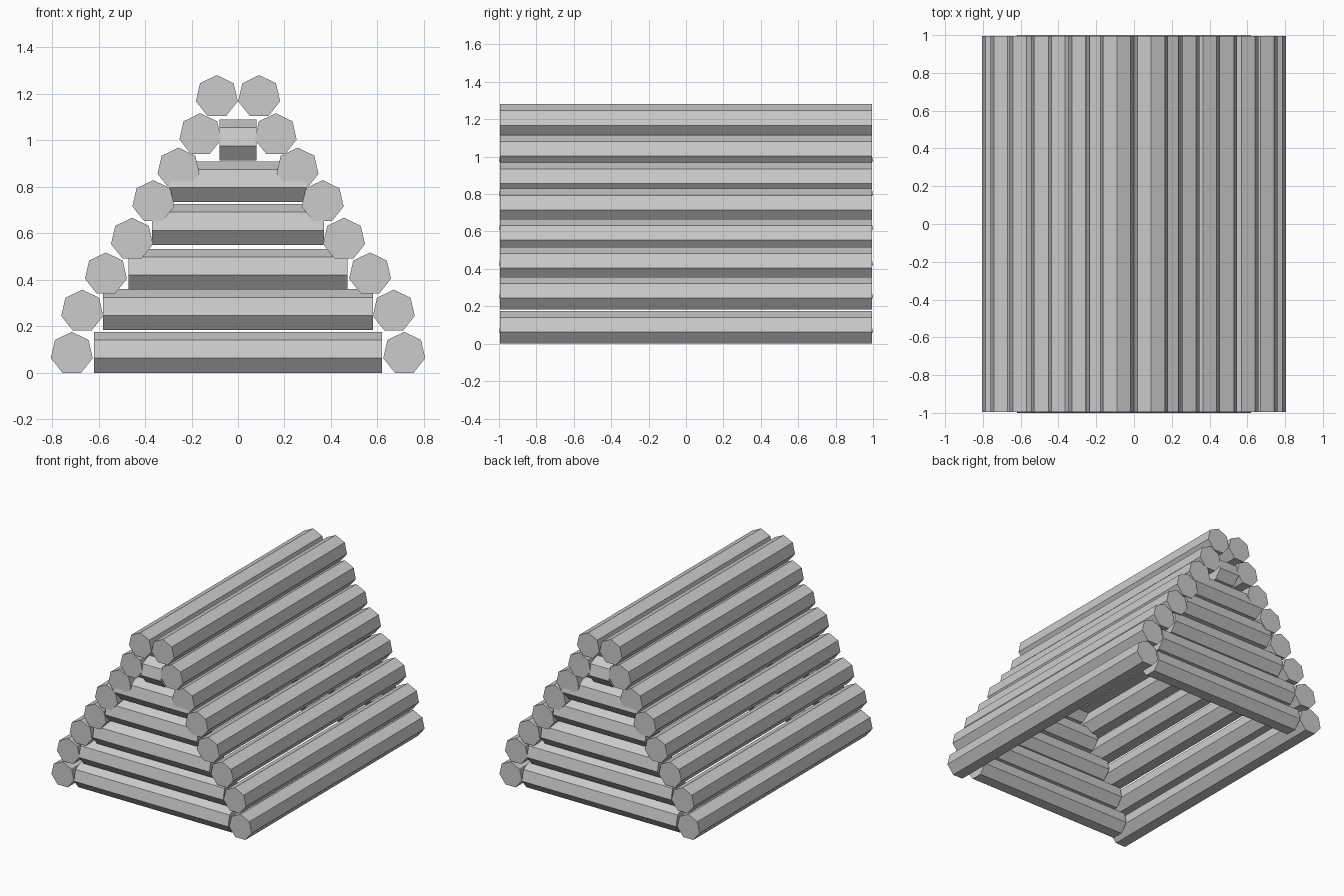
import bpy, bmesh
from math import sin, cos, pi

if "Cube" in bpy.data.objects:
    bpy.data.objects.remove(bpy.data.objects["Cube"])

R = 0.0925  # log radius, seven-sided with a flat underside


def log(name, along, offset, z, half):
    """Seven-sided log lying along 'x' or 'y', point upward."""
    bm = bmesh.new()
    rings = []
    for end in (-half, half):
        ring = []
        for i in range(7):
            a = 2 * pi * i / 7
            side, up = offset + R * sin(a), z + R * cos(a)
            ring.append(bm.verts.new((end, side, up) if along == 'x' else (side, end, up)))
        rings.append(ring)
    a, b = rings
    bm.faces.new(a)
    bm.faces.new(b[::-1])
    for i in range(7):
        j = (i + 1) % 7
        bm.faces.new((a[i], b[i], b[j], a[j]))
    bmesh.ops.recalc_face_normals(bm, faces=bm.faces)
    me = bpy.data.meshes.new(name)
    bm.to_mesh(me)
    bm.free()
    bpy.context.collection.objects.link(bpy.data.objects.new(name, me))


# Long logs stacked up both slopes: (x, z)
slope = [(0.715, 0.0835), (0.67, 0.265), (0.568, 0.425), (0.456, 0.574),
         (0.364, 0.736), (0.256, 0.876), (0.162, 1.024), (0.091, 1.188)]
for n, (x, z) in enumerate(slope, 1):
    log(f"left_slope_log_{n}", 'y', -x, z, 0.994)
    log(f"right_slope_log_{n}", 'y', x, z, 0.994)

# Cross logs filling the front and back gables: (half length, z)
gable = [(0.62, 0.0835), (0.58, 0.267), (0.47, 0.441),
         (0.37, 0.633), (0.295, 0.817), (0.08, 0.997)]
for n, (half, z) in enumerate(gable, 1):
    log(f"front_gable_log_{n}", 'x', -0.91, z, half)
    log(f"back_gable_log_{n}", 'x', 0.91, z, half)
